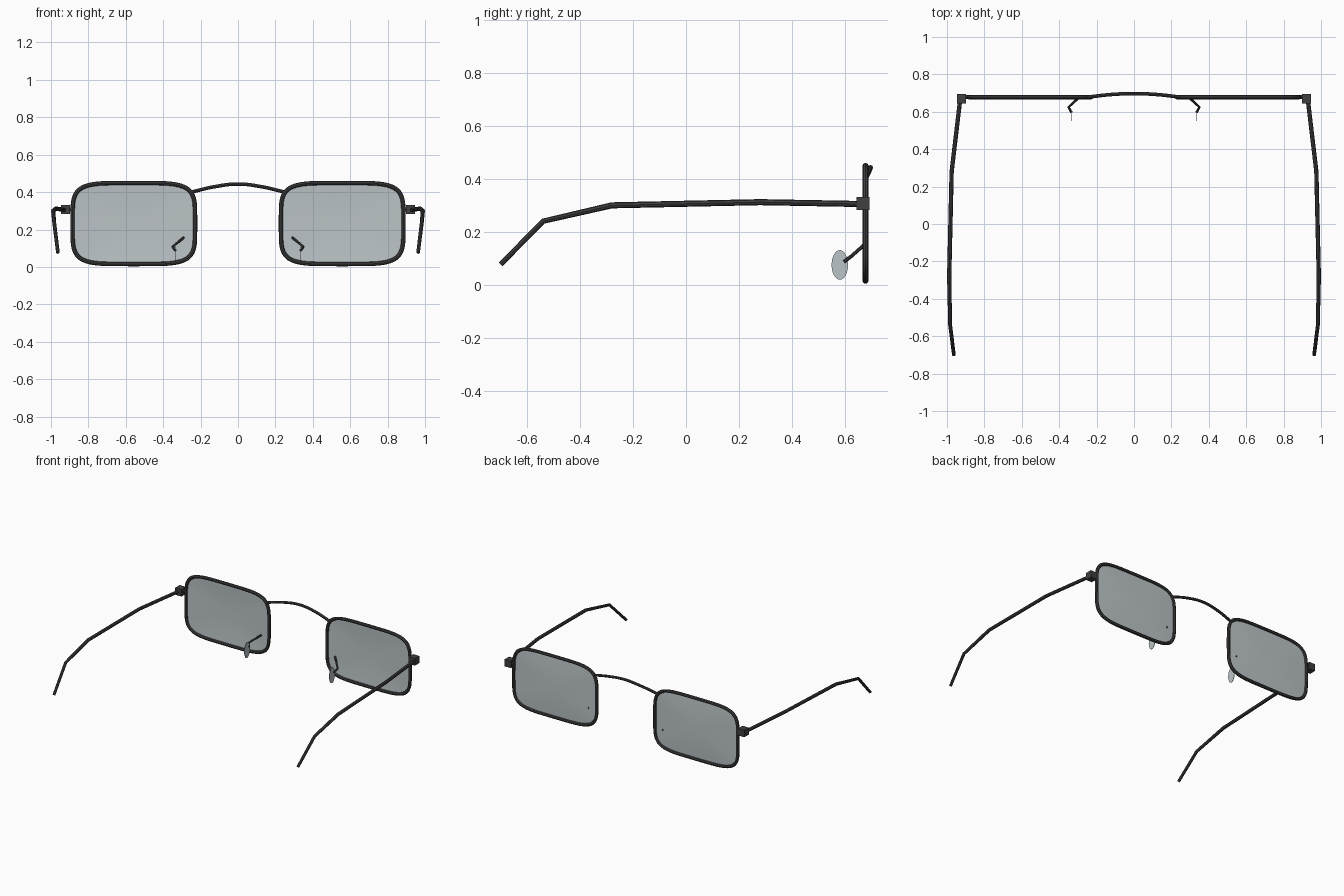
import bpy, bmesh
from math import sin, cos, pi, copysign

cube = bpy.data.objects.get("Cube")
if cube:
    bpy.data.objects.remove(cube)


def material(name, color):
    m = bpy.data.materials.new(name)
    m.use_nodes = True
    m.diffuse_color = color
    m.node_tree.nodes["Principled BSDF"].inputs["Base Color"].default_value = color
    return m


FRAME = material("dark grey metal", (0.05, 0.05, 0.053, 1))
GLASS = material("pale blue grey glass", (0.5, 0.55, 0.57, 1))

LENS_X, LENS_Z, FRONT_Y = 0.557, 0.232, 0.678
HALF_W, HALF_H = 0.328, 0.217


def outline(scale=1.0, steps=64):
    """Rounded rectangle as (x, z) offsets around the lens centre."""
    pts = []
    for i in range(steps):
        c, s = cos(2 * pi * i / steps), sin(2 * pi * i / steps)
        pts.append((HALF_W * scale * copysign(abs(c) ** 0.42, c),
                    HALF_H * scale * copysign(abs(s) ** 0.42, s)))
    return pts


def finish(obj, angle=40):
    bpy.ops.object.select_all(action='DESELECT')
    obj.select_set(True)
    bpy.context.view_layer.objects.active = obj
    if obj.type == 'CURVE':
        bpy.ops.object.convert(target='MESH')
    bpy.ops.object.shade_smooth_by_angle(angle=angle * pi / 180)


def tube(name, points, radius, cyclic=False, taper=None, smooth=False):
    """Round wire through points; taper gives a radius factor per point."""
    cu = bpy.data.curves.new(name, 'CURVE')
    cu.dimensions = '3D'
    cu.bevel_depth = radius
    cu.bevel_resolution = 2
    cu.use_fill_caps = True
    sp = cu.splines.new('BEZIER' if smooth else 'POLY')
    target = sp.bezier_points if smooth else sp.points
    target.add(len(points) - 1)
    for i, (p, co) in enumerate(zip(target, points)):
        p.co = co if smooth else (*co, 1)
        p.radius = taper[i] if taper else 1
        if smooth:
            p.handle_left_type = p.handle_right_type = 'AUTO'
    sp.use_cyclic_u = cyclic
    obj = bpy.data.objects.new(name, cu)
    bpy.context.collection.objects.link(obj)
    cu.materials.append(FRAME)
    finish(obj)


def mesh_object(name, bm, mat):
    me = bpy.data.meshes.new(name)
    bm.to_mesh(me)
    bm.free()
    me.materials.append(mat)
    obj = bpy.data.objects.new(name, me)
    bpy.context.collection.objects.link(obj)
    finish(obj)


def lens(name, side):
    """Shallow dome bulging away from the wearer."""
    bm = bmesh.new()
    bulge = 0.008
    cx = side * LENS_X
    centre = bm.verts.new((cx, FRONT_Y + bulge, LENS_Z))
    prev = None
    for k in (0.25, 0.5, 0.75, 1.0):
        ring = [bm.verts.new((cx + x, FRONT_Y + bulge * (1 - k * k), LENS_Z + z))
                for x, z in outline(k)]
        n = len(ring)
        for i in range(n):
            j = (i + 1) % n
            if prev:
                bm.faces.new((prev[i], ring[i], ring[j], prev[j]))
            else:
                bm.faces.new((centre, ring[i], ring[j]))
        prev = ring
    bmesh.ops.recalc_face_normals(bm, faces=bm.faces)
    mesh_object(name, bm, GLASS)


def nose_pad(name, side):
    """Thin upright oval facing sideways."""
    bm = bmesh.new()
    rim = [bm.verts.new((side * 0.334, 0.581 + 0.031 * cos(a), 0.075 + 0.056 * sin(a)))
           for a in (2 * pi * i / 32 for i in range(32))]
    face = bm.faces.new(rim)
    extruded = bmesh.ops.extrude_face_region(bm, geom=[face])["geom"]
    for v in extruded:
        if isinstance(v, bmesh.types.BMVert):
            v.co.x += side * 0.003
    bmesh.ops.recalc_face_normals(bm, faces=bm.faces)
    mesh_object(name, bm, GLASS)


def hinge(name, side):
    bm = bmesh.new()
    bmesh.ops.create_cube(bm, size=1)
    for v in bm.verts:
        v.co.x = v.co.x * 0.05 + side * 0.922
        v.co.y = v.co.y * 0.05 + 0.669
        v.co.z = v.co.z * 0.05 + 0.307
    mesh_object(name, bm, FRAME)


for side, label in ((1, "left"), (-1, "right")):
    # Rim and lens
    tube(label + "_rim", [(side * LENS_X + x, FRONT_Y, LENS_Z + z) for x, z in outline()],
         0.0115, cyclic=True)
    lens(label + "_lens", side)

    # Hinge block with a short peg to the rim
    hinge(label + "_hinge", side)
    tube(label + "_hinge_peg", [(side * 0.885, FRONT_Y, 0.307), (side * 0.91, FRONT_Y, 0.307)], 0.011)

    # Temple arm with bent ear hook
    arm = [(0.93, 0.66, 0.305), (0.975, 0.28, 0.312), (0.988, -0.28, 0.30),
           (0.983, -0.54, 0.24), (0.963, -0.7, 0.077)]
    tube(label + "_temple", [(side * x, y, z) for x, y, z in arm], 0.0115,
         taper=(1, 1, 1, 0.9, 0.85))

    # Nose pad on its bent wire
    wire = [(0.29, 0.68, 0.157), (0.35, 0.625, 0.108), (0.335, 0.598, 0.088)]
    tube(label + "_pad_wire", [(side * x, y, z) for x, y, z in wire], 0.007)
    nose_pad(label + "_nose_pad", side)

# Arched bridge
tube("bridge", [(-0.25, 0.678, 0.40), (-0.125, 0.692, 0.429), (0, 0.697, 0.443),
                (0.125, 0.692, 0.429), (0.25, 0.678, 0.40)], 0.0095, smooth=True)
